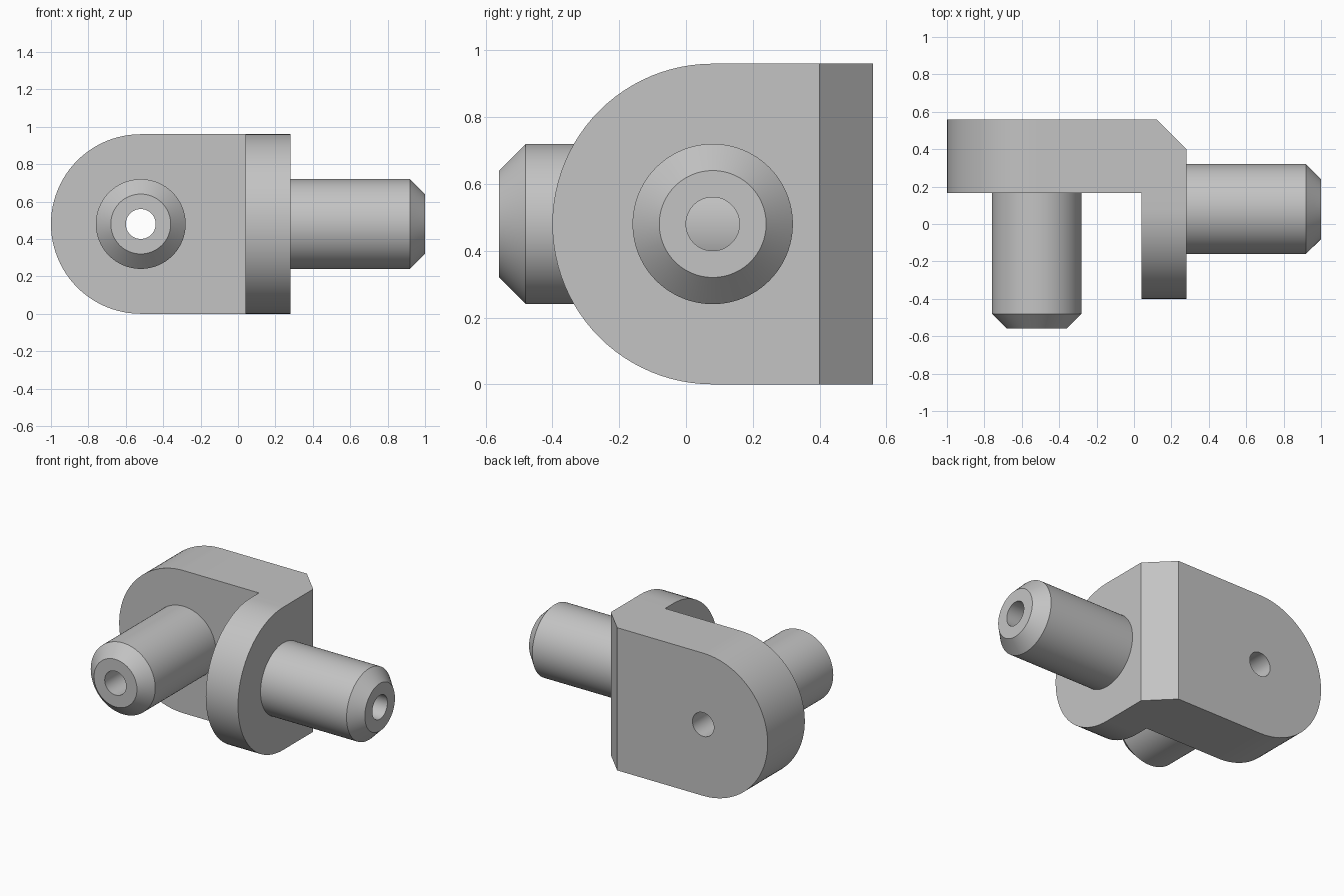
import bpy
import bmesh
from math import cos, sin, pi
from mathutils import Vector, Matrix

cube = bpy.data.objects.get("Cube")
if cube:
    bpy.data.objects.remove(cube, do_unlink=True)

MID = 0.48      # height of both pin axes and radius of the plate ends
SEGMENTS = 96

grey = bpy.data.materials.new("light grey metal")
grey.use_nodes = True
grey.diffuse_color = (0.55, 0.55, 0.55, 1)
grey.node_tree.nodes["Principled BSDF"].inputs["Base Color"].default_value = (0.55, 0.55, 0.55, 1)


def finish(name, bm):
    bmesh.ops.recalc_face_normals(bm, faces=bm.faces)
    mesh = bpy.data.meshes.new(name)
    bm.to_mesh(mesh)
    bm.free()
    mesh.materials.append(grey)
    obj = bpy.data.objects.new(name, mesh)
    bpy.context.collection.objects.link(obj)
    return obj


def round_plate(name, centre, end, tip, depth_dir, depth):
    """Plate with a square edge at 'end' and a half-round edge facing 'tip'."""
    bm = bmesh.new()
    centre, end, up = Vector(centre), Vector(end), Vector((0, 0, MID))
    points = [end - up, end + up]
    steps = SEGMENTS // 2
    for i in range(steps + 1):
        a = pi * i / steps
        points.append(centre + up * cos(a) + Vector(tip) * MID * sin(a))
    face = bm.faces.new([bm.verts.new(p) for p in points])
    extruded = bmesh.ops.extrude_face_region(bm, geom=[face])["geom"]
    verts = [g for g in extruded if isinstance(g, bmesh.types.BMVert)]
    bmesh.ops.translate(bm, verts=verts, vec=Vector(depth_dir) * depth)
    return finish(name, bm)


def turned(name, profile, base, direction):
    """Solid of revolution from (distance, radius) pairs along a direction."""
    bm = bmesh.new()
    rings = []
    for d, r in profile:
        rings.append([bm.verts.new((r * cos(2 * pi * i / SEGMENTS),
                                    r * sin(2 * pi * i / SEGMENTS), d))
                      for i in range(SEGMENTS)])
    for low, high in zip(rings, rings[1:]):
        for i in range(SEGMENTS):
            j = (i + 1) % SEGMENTS
            bm.faces.new((low[i], low[j], high[j], high[i]))
    bm.faces.new(rings[0])
    bm.faces.new(rings[-1])
    turn = Vector((0, 0, 1)).rotation_difference(Vector(direction)).to_matrix().to_4x4()
    bm.transform(Matrix.Translation(base) @ turn)
    return finish(name, bm)


def combine(target, other, operation):
    mod = target.modifiers.new(operation.lower(), 'BOOLEAN')
    mod.operation = operation
    mod.solver = 'EXACT'
    mod.object = other
    bpy.context.view_layer.objects.active = target
    bpy.ops.object.modifier_apply(modifier=mod.name)
    bpy.data.objects.remove(other, do_unlink=True)


# Two plates at right angles
bracket = round_plate("pin_bracket", (-0.52, 0.165, MID), (0.28, 0.165, MID),
                      (-1, 0, 0), (0, 1, 0), 0.395)
side = round_plate("side_plate", (0.04, 0.08, MID), (0.04, 0.56, MID),
                   (0, -1, 0), (1, 0, 0), 0.24)
combine(bracket, side, 'UNION')

# Chamfer on the outer corner
bm = bmesh.new()
bm.from_mesh(bracket.data)
cut = bmesh.ops.bisect_plane(bm, geom=bm.verts[:] + bm.edges[:] + bm.faces[:],
                             plane_co=(0.2, 0.48, 0), plane_no=(1, 1, 0), clear_outer=True)
edges = [g for g in cut["geom_cut"] if isinstance(g, bmesh.types.BMEdge)]
bmesh.ops.edgeloop_fill(bm, edges=edges)
bmesh.ops.recalc_face_normals(bm, faces=bm.faces)
bm.to_mesh(bracket.data)
bm.free()

# Chamfered pins, each with a bore through pin and plate
pin_profile = [(-0.1, 0.24), (0.64, 0.24), (0.72, 0.16)]
bore_profile = [(-0.6, 0.08), (0.9, 0.08)]
for name, base, direction in (("front_pin", (-0.52, 0.16, MID), (0, -1, 0)),
                              ("side_pin", (0.28, 0.08, MID), (1, 0, 0))):
    combine(bracket, turned(name, pin_profile, base, direction), 'UNION')
    # the side bore stops in the gap between the plate and the front pin
    bore = bore_profile if name == "front_pin" else [(-0.4, 0.08), (0.9, 0.08)]
    combine(bracket, turned(name + "_bore", bore, base, direction), 'DIFFERENCE')

# Smooth curved walls, crisp edges
bpy.ops.object.select_all(action='DESELECT')
bracket.select_set(True)
bpy.context.view_layer.objects.active = bracket
bpy.ops.object.shade_smooth_by_angle(angle=0.5)
